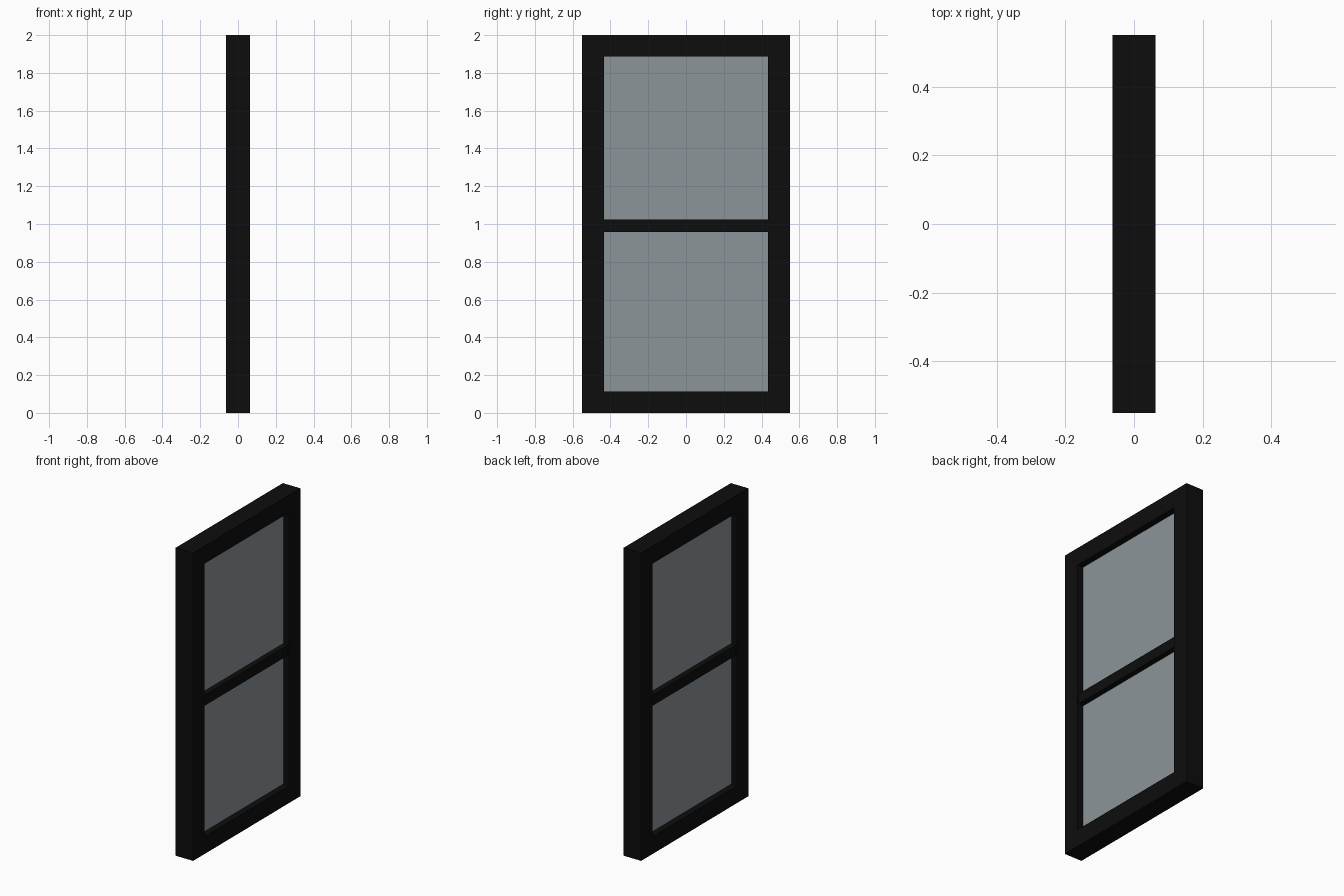
import bpy, bmesh

if "Cube" in bpy.data.objects:
    bpy.data.objects.remove(bpy.data.objects["Cube"])

W, H, T = 0.55, 2.0, 0.063            # half width, height, half thickness
IW, Z0, Z1 = 0.435, 0.112, 1.886      # opening half width, bottom, top
R0, R1 = 0.957, 1.025                 # middle rail bottom, top


def material(name, rgb):
    m = bpy.data.materials.new(name)
    m.diffuse_color = (*rgb, 1)
    m.use_nodes = True
    m.node_tree.nodes["Principled BSDF"].inputs["Base Color"].default_value = m.diffuse_color
    return m


black = material("black_paint", (0.004, 0.004, 0.004))
glass = material("grey_glass", (0.26, 0.30, 0.32))


def finish(name, bm, mat):
    bmesh.ops.recalc_face_normals(bm, faces=bm.faces)
    me = bpy.data.meshes.new(name)
    bm.to_mesh(me)
    bm.free()
    ob = bpy.data.objects.new(name, me)
    me.materials.append(mat)
    bpy.context.collection.objects.link(ob)
    return ob


def box(name, half_x, half_y, z0, z1, mat):
    bm = bmesh.new()
    bmesh.ops.create_cube(bm, size=1)
    for v in bm.verts:
        v.co = (v.co.x * 2 * half_x, v.co.y * 2 * half_y,
                z0 + (v.co.z + 0.5) * (z1 - z0))
    return finish(name, bm, mat)


def ring(name, mat):
    bm = bmesh.new()

    def loop(x, hw, z0, z1):
        return [bm.verts.new((x, y, z)) for y, z in
                ((-hw, z0), (hw, z0), (hw, z1), (-hw, z1))]

    # Cross-section corners, each swept around the four mitres
    loops = [loop(T, W, 0, H), loop(T, IW, Z0, Z1),
             loop(-T, IW, Z0, Z1), loop(-T, W, 0, H)]
    for i in range(4):
        a, b = loops[i], loops[(i + 1) % 4]
        for j in range(4):
            k = (j + 1) % 4
            bm.faces.new((a[j], a[k], b[k], b[j]))
    return finish(name, bm, mat)


# Outer mitred frame
ring("window_frame", black)

# Rail dividing the two panes, set slightly back from the frame face
box("middle_rail", T - 0.007, IW, R0, R1, black)

# Recessed panes
box("lower_pane", 0.021, IW, Z0, R0, glass)
box("upper_pane", 0.021, IW, R1, Z1, glass)
